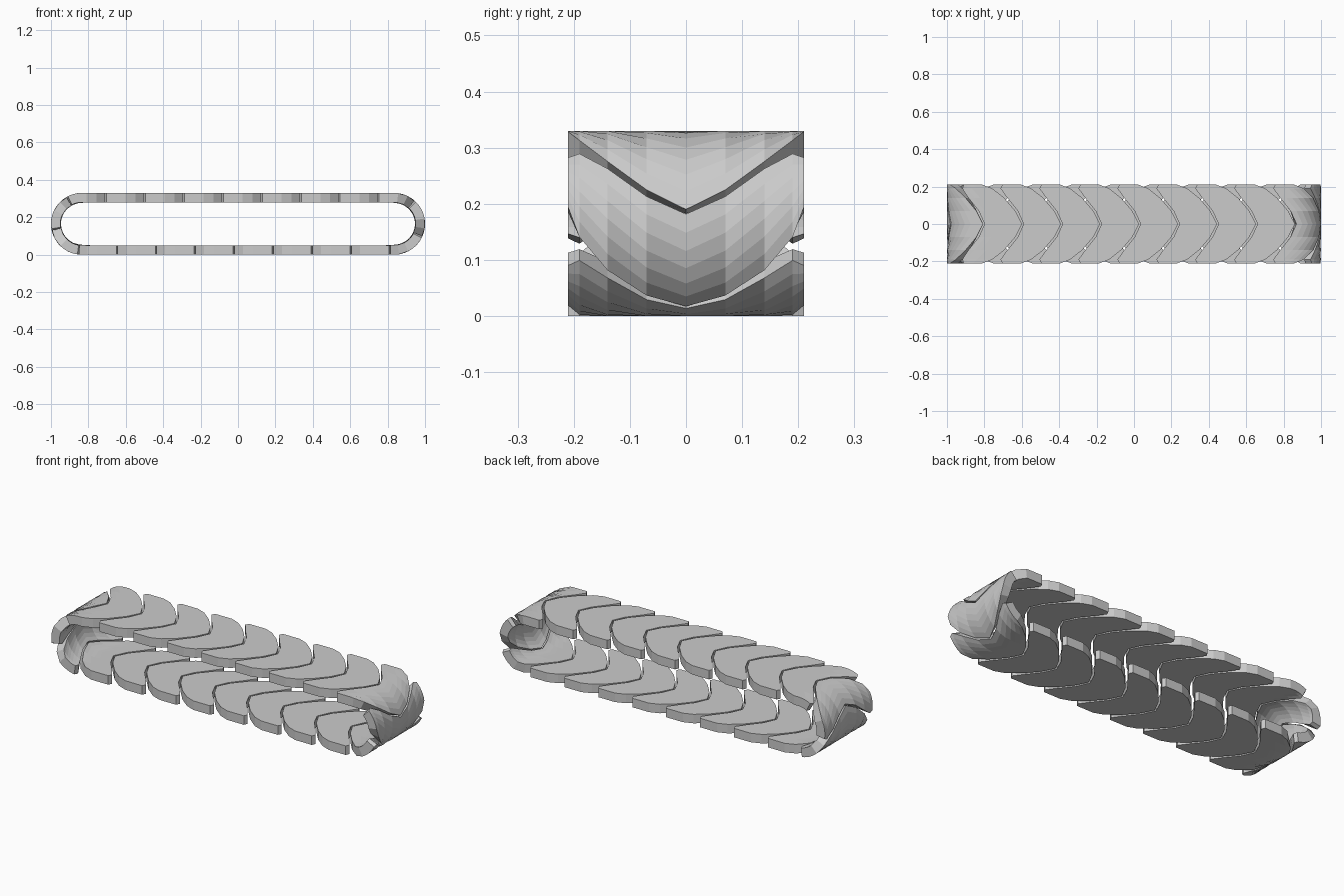
import bpy, bmesh, math

if "Cube" in bpy.data.objects:
    bpy.data.objects.remove(bpy.data.objects["Cube"])

R, HALF, THICK = 0.165, 0.835, 0.05      # end radius, half straight run, plate thickness
COUNT = 21
ARC = math.pi * R
LOOP = 4 * HALF + 2 * ARC
PITCH = LOOP / COUNT
START = -0.09                            # first horn, measured from top right bend
ROWS = 6

# half outline: across, back edge (notch), front edge (nose)
HALF_OUTLINE = [(0.0, 0.124, 0.324), (0.07, 0.092, 0.288), (0.14, 0.036, 0.228),
                (0.19, 0.0, 0.165), (0.21, 0.010, 0.112)]
OUTLINE = [(-y, b, f) for y, b, f in HALF_OUTLINE[:0:-1]] + HALF_OUTLINE


def on_loop(s, depth):
    """Point (x, z) at distance s round the outer loop, sunk inward by depth."""
    s %= LOOP
    r = R - depth
    if s < ARC:
        a = s / R
        return HALF + r * math.sin(a), R + r * math.cos(a)
    s -= ARC
    if s < 2 * HALF:
        return HALF - s, R - r
    s -= 2 * HALF
    if s < ARC:
        a = s / R
        return -HALF - r * math.sin(a), R - r * math.cos(a)
    return -HALF + s - ARC, R + r


def make_plate(index):
    bm = bmesh.new()
    s0 = START + index * PITCH
    layers = []
    for depth in (0.0, THICK):
        grid = []
        for y, back, front in OUTLINE:
            col = []
            for j in range(ROWS + 1):
                x, z = on_loop(s0 + back + (front - back) * j / ROWS, depth)
                col.append(bm.verts.new((x, y, z)))
            grid.append(col)
        layers.append(grid)
    top, low = layers
    n = len(OUTLINE)
    # outer and inner skins
    for g in layers:
        for i in range(n - 1):
            for j in range(ROWS):
                bm.faces.new((g[i][j], g[i + 1][j], g[i + 1][j + 1], g[i][j + 1]))
    # rim wall
    ring = ([(i, 0) for i in range(n)] + [(n - 1, j) for j in range(1, ROWS + 1)]
            + [(i, ROWS) for i in range(n - 2, -1, -1)] + [(0, j) for j in range(ROWS - 1, 0, -1)])
    for (a, b), (c, d) in zip(ring, ring[1:] + ring[:1]):
        bm.faces.new((top[a][b], top[c][d], low[c][d], low[a][b]))
    bmesh.ops.recalc_face_normals(bm, faces=bm.faces)
    mesh = bpy.data.meshes.new("belt_plate")
    bm.to_mesh(mesh)
    bm.free()
    obj = bpy.data.objects.new(f"belt_plate_{index + 1:02d}", mesh)
    bpy.context.collection.objects.link(obj)


for k in range(COUNT):
    make_plate(k)
